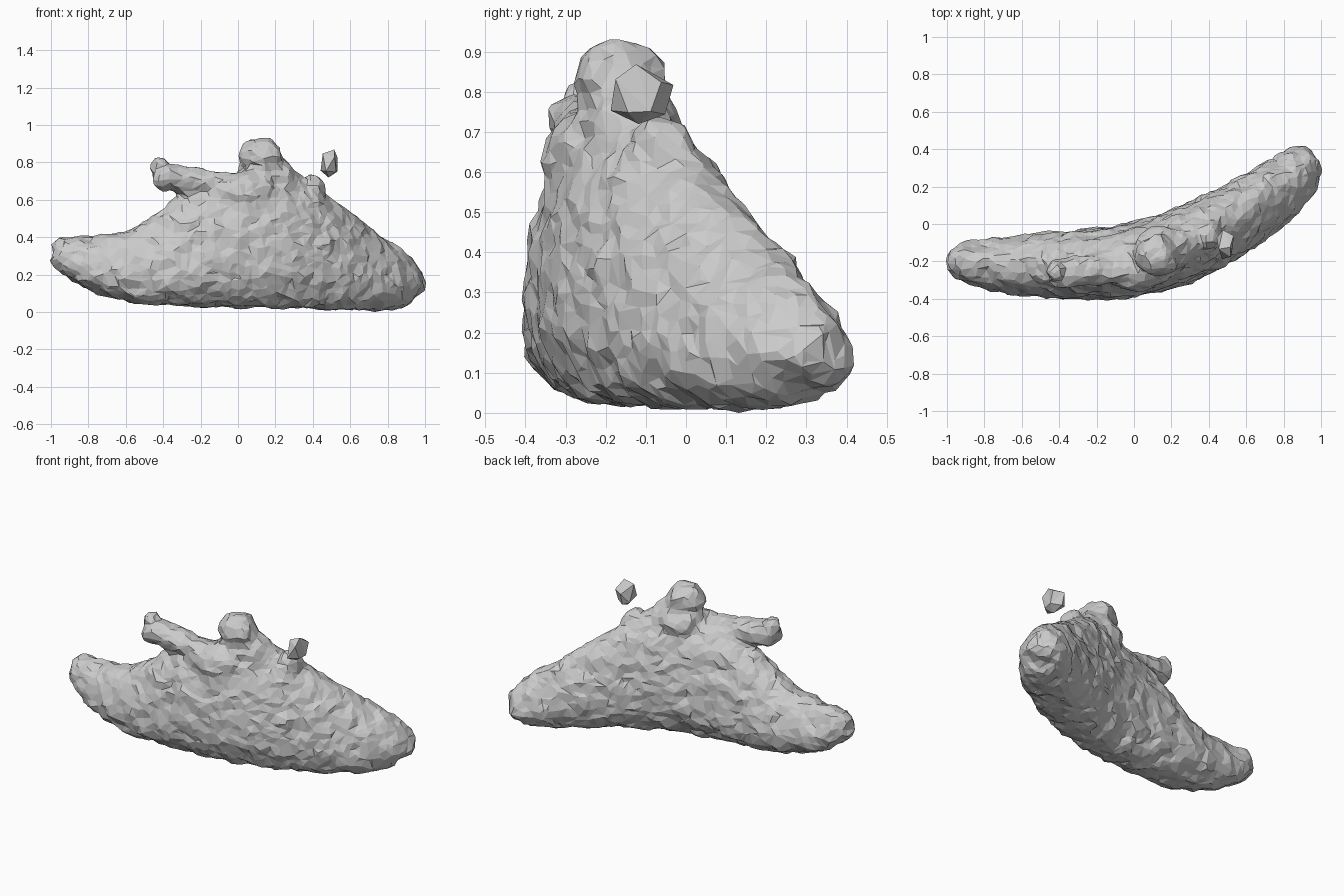
import bpy, bmesh, math
from mathutils import Vector, noise

if "Cube" in bpy.data.objects:
    bpy.data.objects.remove(bpy.data.objects["Cube"])

# Mound stations: x, front y, back y, bottom z, top z
STATIONS = [
    (-0.995, -0.25, -0.15, 0.26, 0.36), (-0.93, -0.30, -0.10, 0.20, 0.41),
    (-0.80, -0.35, -0.08, 0.12, 0.40), (-0.60, -0.385, -0.06, 0.06, 0.43),
    (-0.42, -0.40, -0.04, 0.035, 0.53), (-0.30, -0.40, -0.03, 0.03, 0.63),
    (-0.18, -0.40, -0.02, 0.03, 0.70), (0.00, -0.39, 0.01, 0.025, 0.74),
    (0.15, -0.36, 0.05, 0.02, 0.78), (0.30, -0.315, 0.12, 0.02, 0.75),
    (0.45, -0.25, 0.19, 0.015, 0.66), (0.60, -0.155, 0.27, 0.01, 0.53),
    (0.72, -0.07, 0.34, 0.01, 0.45), (0.84, 0.02, 0.405, 0.015, 0.35),
    (0.93, 0.12, 0.41, 0.06, 0.29), (0.99, 0.22, 0.37, 0.11, 0.23)]
SIDES = 28


def ring(bm, x, yf, yb, z0, z1):
    """Rounded slice, widest low down and narrowing upward."""
    verts, low = [], 0.32
    yc, w, h = (yf + yb) / 2, (yb - yf) / 2, z1 - z0
    for i in range(SIDES):
        a = math.tau * i / SIDES
        s, c = math.sin(a), math.cos(a)
        z = z0 + h * (low + s * ((1 - low) if s > 0 else low))
        width = math.copysign(abs(c) ** (1.0 if s > 0 else 0.85), c)
        verts.append(bm.verts.new((x, yc + w * width, z)))
    return verts


def blob(bm, center, radii):
    made = bmesh.ops.create_icosphere(bm, subdivisions=3, radius=1)
    for v in made["verts"]:
        v.co = Vector(center) + Vector(a * b for a, b in zip(v.co, radii))


def make_object(name, bm):
    bmesh.ops.recalc_face_normals(bm, faces=bm.faces)
    mesh = bpy.data.meshes.new(name)
    bm.to_mesh(mesh)
    bm.free()
    obj = bpy.data.objects.new(name, mesh)
    bpy.context.collection.objects.link(obj)
    return obj


def apply(obj, kind, **settings):
    mod = obj.modifiers.new(kind, kind)
    for key, value in settings.items():
        setattr(mod, key, value)
    bpy.context.view_layer.objects.active = obj
    bpy.ops.object.modifier_apply(modifier=mod.name)


def roughen(obj, amount, scale):
    for v in obj.data.vertices:
        v.co += noise.noise_vector(v.co * scale) * amount


# Curved mound
bm = bmesh.new()
rings = [ring(bm, *s) for s in STATIONS]
for a, b in zip(rings, rings[1:]):
    for i in range(SIDES):
        j = (i + 1) % SIDES
        bm.faces.new((a[i], a[j], b[j], b[i]))
bm.faces.new(rings[0])
bm.faces.new(rings[-1])

# Upper torso, head, shoulder and raised arm
blob(bm, (0.02, -0.24, 0.65), (0.20, 0.12, 0.10))
blob(bm, (0.12, -0.17, 0.83), (0.115, 0.11, 0.11))
blob(bm, (0.15, -0.14, 0.72), (0.16, 0.12, 0.11))
blob(bm, (0.40, -0.06, 0.66), (0.08, 0.08, 0.08))
for t in range(8):
    k = t / 7
    blob(bm, (-0.10 - 0.29 * k, -0.24 - 0.02 * k, 0.685 + 0.035 * k),
         (0.075, 0.085, 0.075))
blob(bm, (-0.42, -0.26, 0.78), (0.045, 0.06, 0.05))

# Fuse into one rough, faceted lump
body = make_object("rocky_body", bm)
apply(body, "REMESH", mode="VOXEL", voxel_size=0.022)
roughen(body, 0.018, 11)
roughen(body, 0.010, 27)
apply(body, "DECIMATE", ratio=0.22)

# Floating pebble
bm = bmesh.new()
blob(bm, (0.49, -0.112, 0.793), (0.048, 0.072, 0.072))
pebble = make_object("floating_pebble", bm)
roughen(pebble, 0.015, 14)
apply(pebble, "DECIMATE", ratio=0.06)

# Flat facets, base resting on the ground
drop = min(v.co.z for v in body.data.vertices)
for obj in (body, pebble):
    for v in obj.data.vertices:
        v.co.z -= drop
    for p in obj.data.polygons:
        p.use_smooth = False
